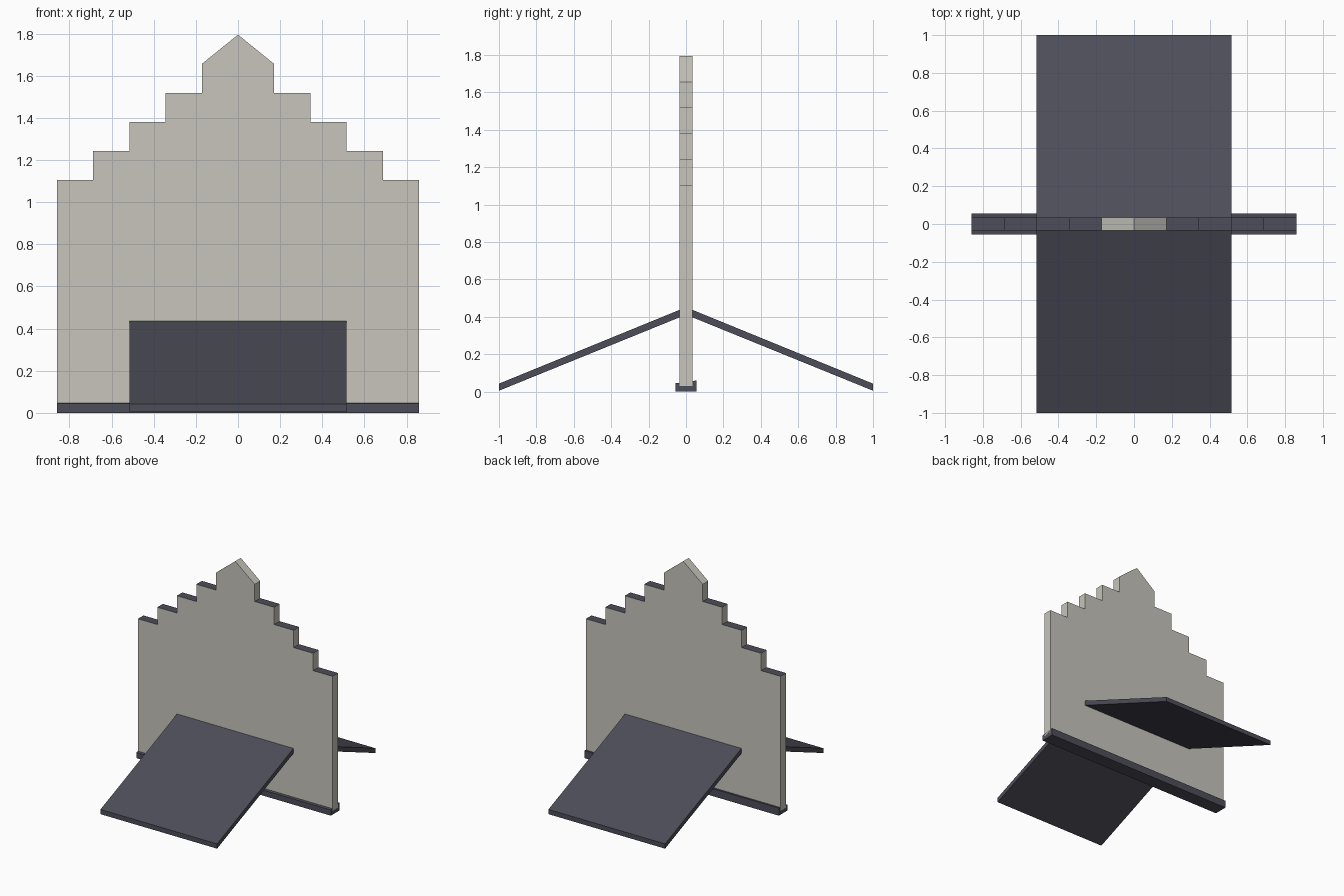
import bpy
import bmesh

if "Cube" in bpy.data.objects:
    bpy.data.objects.remove(bpy.data.objects["Cube"])


def material(name, rgb):
    m = bpy.data.materials.new(name)
    m.diffuse_color = (*rgb, 1)
    m.use_nodes = True
    m.node_tree.nodes["Principled BSDF"].inputs["Base Color"].default_value = m.diffuse_color
    return m


stone = material("pale stone", (0.57, 0.56, 0.50))
slate = material("dark slate", (0.075, 0.075, 0.10))


def prism(name, profile, axis, half, mats):
    """Extrude a closed profile symmetrically along the x or y axis."""
    bm = bmesh.new()
    if axis == "y":
        verts = [bm.verts.new((a, -half, b)) for a, b in profile]
        step = (0, 2 * half, 0)
    else:
        verts = [bm.verts.new((-half, a, b)) for a, b in profile]
        step = (2 * half, 0, 0)
    face = bm.faces.new(verts)
    out = bmesh.ops.extrude_face_region(bm, geom=[face])
    moved = [g for g in out["geom"] if isinstance(g, bmesh.types.BMVert)]
    bmesh.ops.translate(bm, verts=moved, vec=step)
    bmesh.ops.recalc_face_normals(bm, faces=bm.faces)
    mesh = bpy.data.meshes.new(name)
    bm.to_mesh(mesh)
    bm.free()
    for m in mats:
        mesh.materials.append(m)
    obj = bpy.data.objects.new(name, mesh)
    bpy.context.collection.objects.link(obj)
    return obj


# Stepped gable wall with a pointed top
right = [(0.86, 0.03)]
for i in range(4):
    z = 1.105 + 0.138 * i
    right += [(0.86 - 0.172 * i, z), (0.86 - 0.172 * (i + 1), z)]
right.append((0.172, 1.656))
outline = right + [(0, 1.795)] + [(-x, z) for x, z in reversed(right)]
wall = prism("gable_wall", outline, "y", 0.035, [stone, slate])

# Dark caps on the flat step tops
for p in wall.data.polygons:
    if p.normal.z > 0.95:
        p.material_index = 1

# Sill under the wall, top slightly sloped
prism("base_sill", [(-0.056, 0), (0.056, 0), (0.056, 0.06), (-0.056, 0.045)],
      "x", 0.86, [slate])

# Sloping boards on both sides
for name, s in (("front_roof_board", -1), ("back_roof_board", 1)):
    prism(name, [(s * 0.033, 0.438), (s * 1.0, 0.043),
                 (s * 1.0, 0.005), (s * 0.033, 0.398)], "x", 0.515, [slate])
